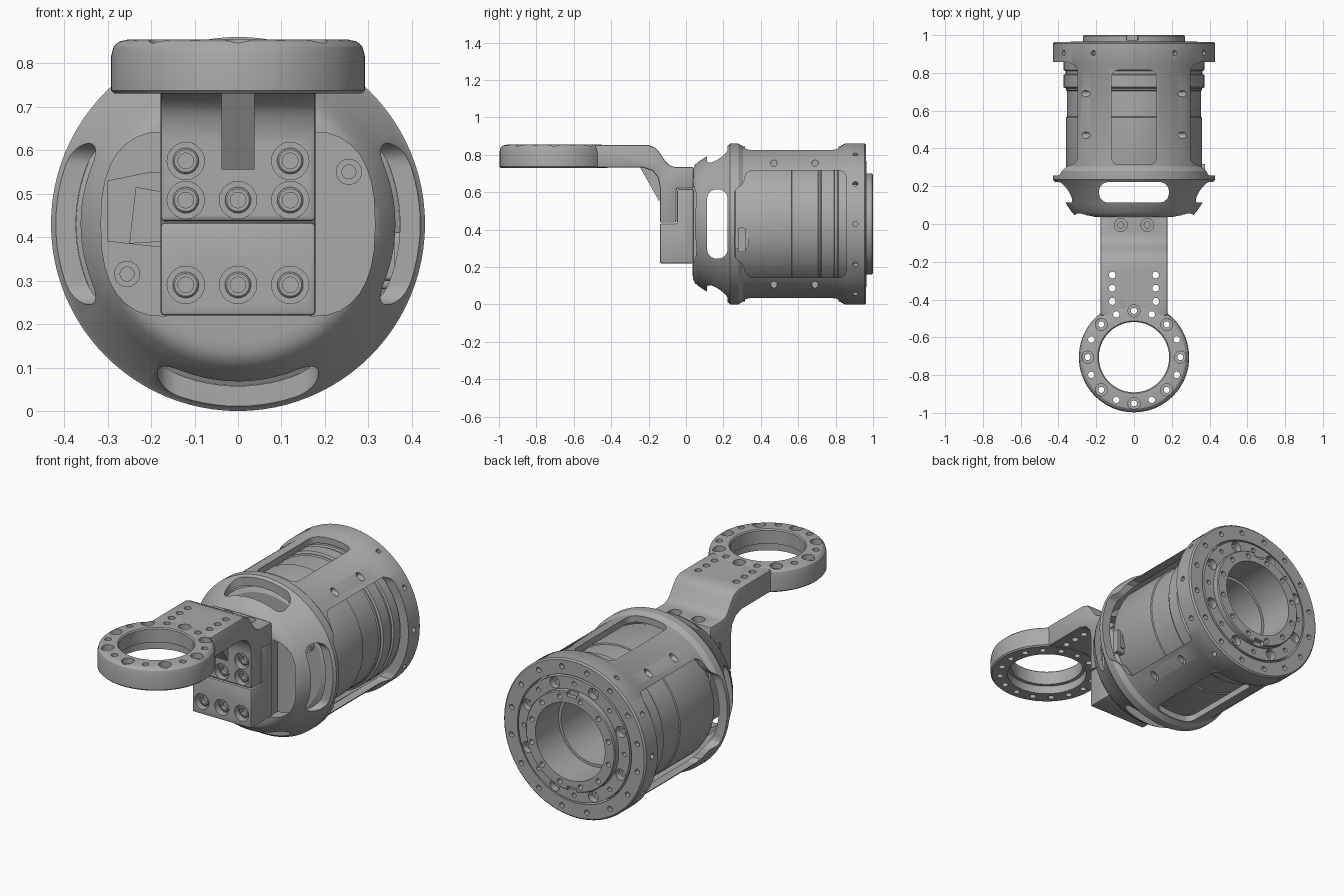
import bpy, bmesh
from math import sin, cos, pi, radians
from mathutils import Matrix, Vector

if "Cube" in bpy.data.objects:
    bpy.data.objects.remove(bpy.data.objects["Cube"])

grey = bpy.data.materials.new("machined_grey")
grey.use_nodes = True
grey.diffuse_color = (0.4, 0.4, 0.4, 1)
grey.node_tree.nodes["Principled BSDF"].inputs["Base Color"].default_value = (0.4, 0.4, 0.4, 1)

X, Y, Z = Vector((1, 0, 0)), Vector((0, 1, 0)), Vector((0, 0, 1))
AXIS = Vector((0, 0, 0.43))      # main cylinder axis runs along y
RING = Vector((0, -0.705, 0))    # centre of the clamp ring


def frame(loc, u, v):
    m = Matrix((u, v, u.cross(v))).transposed().to_4x4()
    m.translation = loc
    return m


def along(loc, d):
    m = d.to_track_quat('Z', 'Y').to_matrix().to_4x4()
    m.translation = loc
    return m


def lathe(bm, pts, mat, segs=24, closed=False):
    """Spin (radius, height) points about local z."""
    vs = [bm.verts.new((r, 0, h)) for r, h in pts]
    es = [bm.edges.new(p) for p in zip(vs, vs[1:])]
    if closed:
        es.append(bm.edges.new((vs[-1], vs[0])))
    old = set(bm.verts) - set(vs)
    bmesh.ops.spin(bm, geom=vs + es, cent=(0, 0, 0), axis=(0, 0, 1),
                   angle=2 * pi, steps=segs, use_merge=True)
    new = [v for v in bm.verts if v not in old]
    bmesh.ops.remove_doubles(bm, verts=new, dist=1e-5)
    new = [v for v in bm.verts if v not in old]
    bmesh.ops.transform(bm, matrix=mat, verts=new)


def prism(bm, outline, a, b, mat):
    """Extrude a 2D outline from local z = a to z = b."""
    lo = [bm.verts.new(mat @ Vector((x, y, a))) for x, y in outline]
    hi = [bm.verts.new(mat @ Vector((x, y, b))) for x, y in outline]
    bm.faces.new(lo)
    bm.faces.new(hi)
    for i in range(len(lo)):
        bm.faces.new((lo[i - 1], lo[i], hi[i], hi[i - 1]))


def rounded(x0, x1, y0, y1, r, n=6):
    out = []
    for k, (cx, cy) in enumerate([(x1 - r, y1 - r), (x0 + r, y1 - r), (x0 + r, y0 + r), (x1 - r, y0 + r)]):
        out += [(cx + r * cos(pi / 2 * (k + i / n)), cy + r * sin(pi / 2 * (k + i / n))) for i in range(n + 1)]
    return out


def hole(bm, loc, d, r, depth, bore=None, bore_depth=0.0):
    pts = [(0, 0.03), (r, 0.03), (r, -depth), (0, -depth)]
    if bore:
        pts[1:3] = [(bore, 0.03), (bore, -bore_depth), (r, -bore_depth), (r, -depth)]
    lathe(bm, pts, along(loc, d), 20)


def make(name, bm):
    bmesh.ops.recalc_face_normals(bm, faces=bm.faces)
    me = bpy.data.meshes.new(name)
    bm.to_mesh(me)
    bm.free()
    ob = bpy.data.objects.new(name, me)
    bpy.context.collection.objects.link(ob)
    me.materials.append(grey)
    return ob


def apply(ob, kind, **kw):
    mod = ob.modifiers.new(kind, kind)
    for k, v in kw.items():
        setattr(mod, k, v)
    bpy.context.view_layer.objects.active = ob
    bpy.ops.object.modifier_apply(modifier=mod.name)


def cut(bm, *targets):
    cutter = make("cutter", bm)
    cutter.hide_render = True
    for ob in targets:
        apply(ob, 'BOOLEAN', operation='DIFFERENCE', solver='EXACT', object=cutter)
    bpy.data.objects.remove(cutter)


def bevel(ob, w):
    apply(ob, 'BEVEL', width=w, segments=2, limit_method='ANGLE', angle_limit=radians(50))


def radial(deg):
    return Vector((cos(radians(deg)), 0, sin(radians(deg))))


def polar(r, n, offset=0.0):
    return [(r * cos(2 * pi * (i + offset) / n), r * sin(2 * pi * (i + offset) / n)) for i in range(n)]


side = frame(Vector(), Y, Z)          # outlines in (y, z), extruded along x
front = frame(AXIS, X, Z)             # outlines in (x, z), extruded towards -y

# Outer housing: cone nose, cage pillars, rear flange
bm = bmesh.new()
lathe(bm, [(0, .035), (.27, .035), (.295, .038), (.315, .047), (.33, .064), (.355, .1), (.422, .228), (.43, .235),
           (.43, .28), (.414, .305), (.414, .82), (.43, .85), (.43, .955), (.422, .963), (.345, .963), (.345, .9),
           (.38, .88), (.38, .24), (.325, .108), (0, .108)], along(AXIS, Y), 96)
housing = make("housing", bm)
bm = bmesh.new()
half = [(.258, .16), (.264, .18), (.28, .195), (.3, .21), (.312, .235), (.315, .25), (.322, .27), (.345, .285),
        (.825, .285), (.848, .275), (.857, .25)]
wide = half + [(y, -z) for y, z in reversed(half)]
for a in range(0, 360, 90):
    d = radial(a)
    m = frame(AXIS, Y, d.cross(Y))
    prism(bm, rounded(.113, .222, -.185, .185, .05), .2, .5, m)      # nose slot
    if a % 180:
        prism(bm, rounded(.315, .815, -.12, .12, .04), .25, .5, m)   # narrow window
    else:
        prism(bm, wide, .18, .5, m)                                  # wide window
        arc = [(.165 + .15 * cos(t) ** .8, .212 * sin(t) ** .8) for t in (pi / 2 * i / 8 for i in range(8))]
        lens = arc + [(.165, .212), (.165, -.212)] + [(x, -z) for x, z in reversed(arc[1:])]
        prism(bm, [(x * d.x, z) for x, z in lens], -.115, .1, front)  # nose opening
for a in range(0, 360, 30):
    if a % 180 != 90:
        hole(bm, AXIS + radial(a) * .43 + Y * .905, radial(a), .014, .03)
for sx in (-1, 1):
    for sz in (-1, 1):
        for y in (.47, .69):
            hole(bm, AXIS + Vector((.258 * sx, y, .325 * sz)), X * sx, .017, .03)
for x, z in polar(.387, 16, .5):
    hole(bm, AXIS + Vector((x, .963, z)), Y, .014, .025)
cut(bm, housing)

# Inner drum with rear hub and bore
bm = bmesh.new()
lathe(bm, [(0, .25), (.33, .25), (.355, .265), (.361, .285), (.361, .565), (.355, .568), (.355, .705), (.361, .71),
           (.361, .718), (.372, .724), (.372, .79), (.362, .795), (.362, .81), (.372, .815), (.372, .87), (.336, .89),
           (.336, .966), (.27, .966), (.27, .995), (.265, 1), (.21, 1), (.21, .8), (.195, .8), (.195, .5), (0, .5)],
      along(AXIS, Y), 96)
drum = make("drum", bm)
bm = bmesh.new()
for x, z in polar(.304, 8, .5):
    hole(bm, AXIS + Vector((x, .966, z)), Y, .016, .06, .03, .035)
for x, z in polar(.304, 8):
    hole(bm, AXIS + Vector((x, .966, z)), Y, .012, .025)
for x, z in polar(.24, 12, .5):
    hole(bm, AXIS + Vector((x, 1, z)), Y, .014, .03)
for z in (-.27, .27):
    prism(bm, rounded(-.04, .02, z - .025, z + .025, .005), -1.03, -.975, front)
cut(bm, drum)

# Details on the drum front, seen through the nose openings
bm = bmesh.new()
prism(bm, [(-.3, .1), (-.2, .12), (-.12, .12), (-.12, -.06), (-.3, -.04)], -.26, -.238, front)
prism(bm, [(-.235, .085), (-.15, .07), (-.17, -.04), (-.25, -.045)], -.245, -.23, front)
make("inner_plates", bm)
bm = bmesh.new()
for x, z in ((.255, .12), (-.255, -.115)):
    lathe(bm, [(.016, .0), (.03, .0), (.03, .03), (.016, .03)], along(AXIS + Vector((x, .255, z)), -Y), 24, True)
make("inner_bosses", bm)

# Cable connector in the wide window
bm = bmesh.new()
for z0, z1, w in ((-.15, -.02, .02), (-.13, -.04, .035)):
    prism(bm, rounded(.298 - w, .298 + w, z0, z1, .01), .32, .395 - w, frame(AXIS, Y, Z))
make("connector", bm)

# Lower mount block
bm = bmesh.new()
prism(bm, [(-.14, .22), (.04, .22), (.04, .617), (-.047, .617), (-.047, .433), (-.14, .433)], -.178, .178, side)
mount = make("mount_block", bm)
bevel(mount, .008)
bm = bmesh.new()
for x in (-.12, 0, .12):
    hole(bm, Vector((x, -.14, .29)), -Y, .026, .07, .043, .035)
cut(bm, mount)

# Cranked arm
bm = bmesh.new()
prism(bm, [(-.485, .732), (-.23, .732), (-.18, .715), (-.15, .68), (-.14, .63), (-.14, .437), (-.05, .437),
           (-.05, .62), (.04, .62), (.04, .735), (-.06, .735), (-.09, .745), (-.11, .765), (-.14, .81),
           (-.165, .838), (-.2, .852), (-.485, .852)], -.178, .178, side)
arm = make("arm", bm)
bevel(arm, .008)
upper = [(-.12, .575), (.12, .575), (-.12, .485), (0, .485), (.12, .485)]
bm = bmesh.new()
for x, z in upper:
    hole(bm, Vector((x, -.14, z)), -Y, .026, .07, .043, .035)
cut(bm, arm)

# Clamp ring with a wider bore underneath
bm = bmesh.new()
lathe(bm, [(.205, .73), (.285, .73), (.292, .737), (.292, .815), (.286, .838), (.273, .85), (.255, .854),
           (.192, .854), (.186, .848), (.186, .775), (.205, .775)], along(RING, Z), 80, True)
ring = make("clamp_ring", bm)

# Bolt holes through the ring and arm
bm = bmesh.new()
for x, y in polar(.245, 8):
    hole(bm, RING + Vector((x, y, .854)), Z, .016, .15, .032, .03)
for x, y in polar(.245, 8, .5):
    hole(bm, RING + Vector((x, y, .854)), Z, .017, .15)
for x in (-1, 1):
    for y in (-.27, -.34, -.41):
        hole(bm, Vector((.115 * x, y, .852)), Z, .018, .15)
    hole(bm, Vector((.07 * x, -.005, .735)), Z, .016, .06, .034, .03)
cut(bm, ring, arm)

# Stiffening rib under the arm
bm = bmesh.new()
prism(bm, [(-.25, .74), (-.145, .555), (-.12, .555), (-.12, .74)], -.038, .038, side)
make("arm_rib", bm)

# Socket screws in the front counterbores
bm = bmesh.new()
for x, z in upper + [(-.12, .29), (0, .29), (.12, .29)]:
    lathe(bm, [(0, -.025), (.03, -.025), (.03, .008), (.026, .012), (.018, .012), (.018, -.008), (0, -.008)],
          along(Vector((x, -.108, z)), -Y), 24)
make("front_screws", bm)

# Crisp edges, smooth curves
bpy.ops.object.select_all(action='DESELECT')
for ob in bpy.context.collection.objects:
    if ob.type == 'MESH' and grey.name in ob.data.materials:
        ob.select_set(True)
bpy.context.view_layer.objects.active = housing
bpy.ops.object.shade_smooth_by_angle(angle=radians(30))
